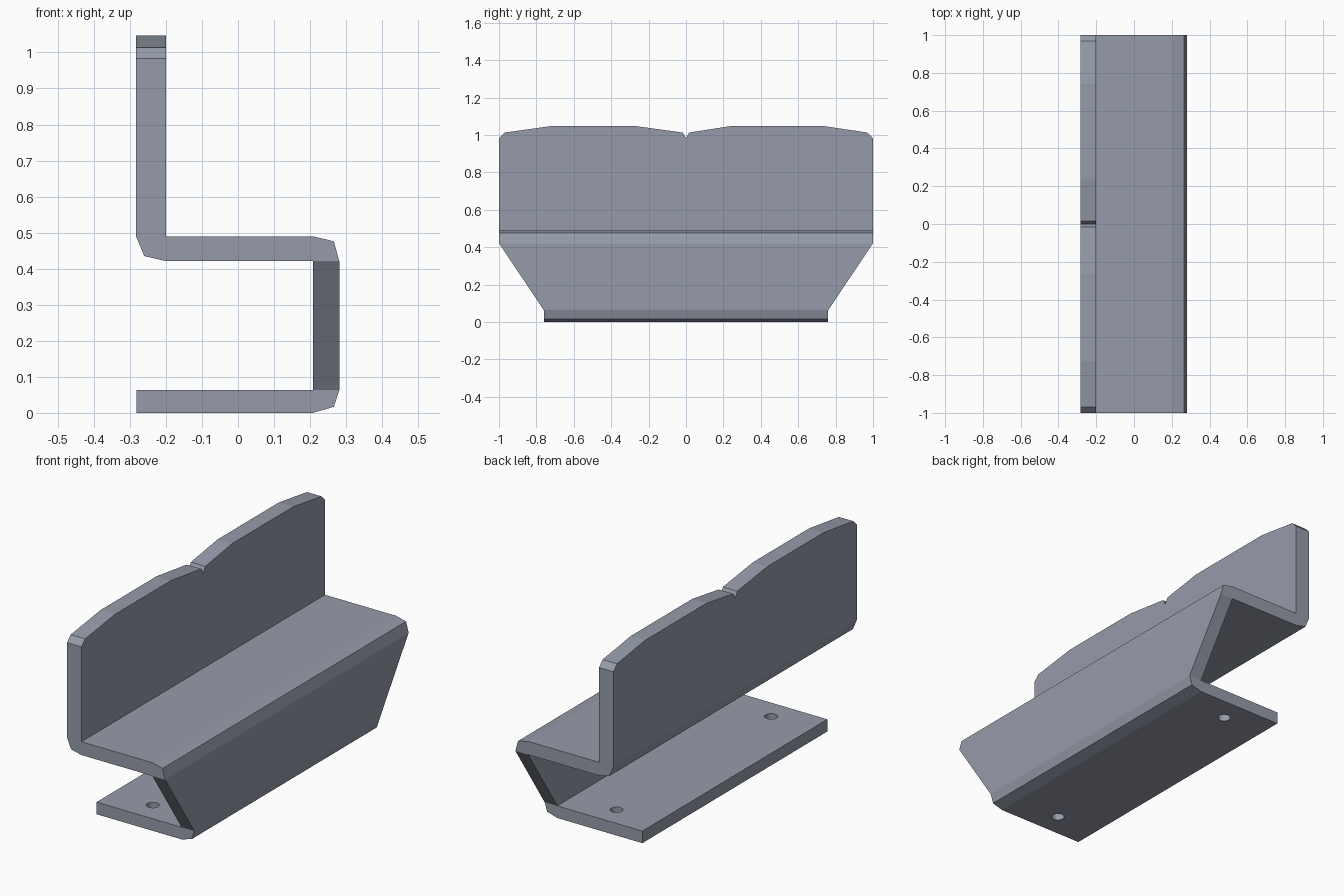
import bpy, bmesh, math
from mathutils import Vector

if "Cube" in bpy.data.objects:
    bpy.data.objects.remove(bpy.data.objects["Cube"])

steel = bpy.data.materials.new("blue_grey_steel")
steel.diffuse_color = (0.30, 0.33, 0.40, 1)
steel.use_nodes = True
steel.node_tree.nodes["Principled BSDF"].inputs["Base Color"].default_value = steel.diffuse_color


def prism(name, points, offset):
    """Extrude a closed outline of 3D points along offset."""
    bm = bmesh.new()
    face = bm.faces.new([bm.verts.new(p) for p in points])
    ext = bmesh.ops.extrude_face_region(bm, geom=[face])
    moved = [v for v in ext["geom"] if isinstance(v, bmesh.types.BMVert)]
    bmesh.ops.translate(bm, verts=moved, vec=Vector(offset))
    bmesh.ops.recalc_face_normals(bm, faces=bm.faces)
    mesh = bpy.data.meshes.new(name)
    bm.to_mesh(mesh)
    bm.free()
    obj = bpy.data.objects.new(name, mesh)
    bpy.context.collection.objects.link(obj)
    mesh.materials.append(steel)
    return obj


def cut(target, cutter, operation):
    """Apply a boolean and remove the cutter."""
    mod = target.modifiers.new("cut", "BOOLEAN")
    mod.operation, mod.object, mod.solver = operation, cutter, "EXACT"
    cutter.hide_render = True
    bpy.context.view_layer.objects.active = target
    bpy.ops.object.modifier_apply(modifier=mod.name)
    bpy.data.objects.remove(cutter)


# Folded sheet: foot flange, web, shelf and back plate in one section
section = [(-0.281, 0), (0.208, 0), (0.266, 0.017), (0.281, 0.063),
           (0.281, 0.421), (0.266, 0.476), (0.208, 0.49), (-0.2, 0.49),
           (-0.2, 1.2), (-0.283, 1.2), (-0.283, 0.49), (-0.26, 0.435),
           (-0.2, 0.421), (0.208, 0.421), (0.208, 0.063), (-0.281, 0.063)]
bracket = prism("folded_bracket", [(x, -1, z) for x, z in section], (0, 2, 0))

# Side outline: narrow foot, tapered web, notched double-hump top
outline = [(-0.76, -0.1), (0.76, -0.1), (0.76, 0.063), (1, 0.421), (1.1, 0.421),
           (1.1, 0.983), (1, 0.983), (0.97, 1.013), (0.74, 1.047),
           (0.235, 1.047), (0.017, 1.013), (0, 0.983), (-0.017, 1.013),
           (-0.265, 1.047), (-0.725, 1.047), (-0.97, 1.013), (-1, 0.983),
           (-1.1, 0.983), (-1.1, 0.421), (-1, 0.421), (-0.76, 0.063)]
cut(bracket, prism("side_outline", [(-0.5, y, z) for y, z in outline], (1, 0, 0)),
    "INTERSECT")

# Two screw holes in the foot flange
for y in (-0.635, 0.635):
    ring = [(-0.045 + 0.031 * math.cos(i * math.tau / 16),
             y + 0.031 * math.sin(i * math.tau / 16), -0.1) for i in range(16)]
    cut(bracket, prism("screw_hole", ring, (0, 0, 0.25)), "DIFFERENCE")
